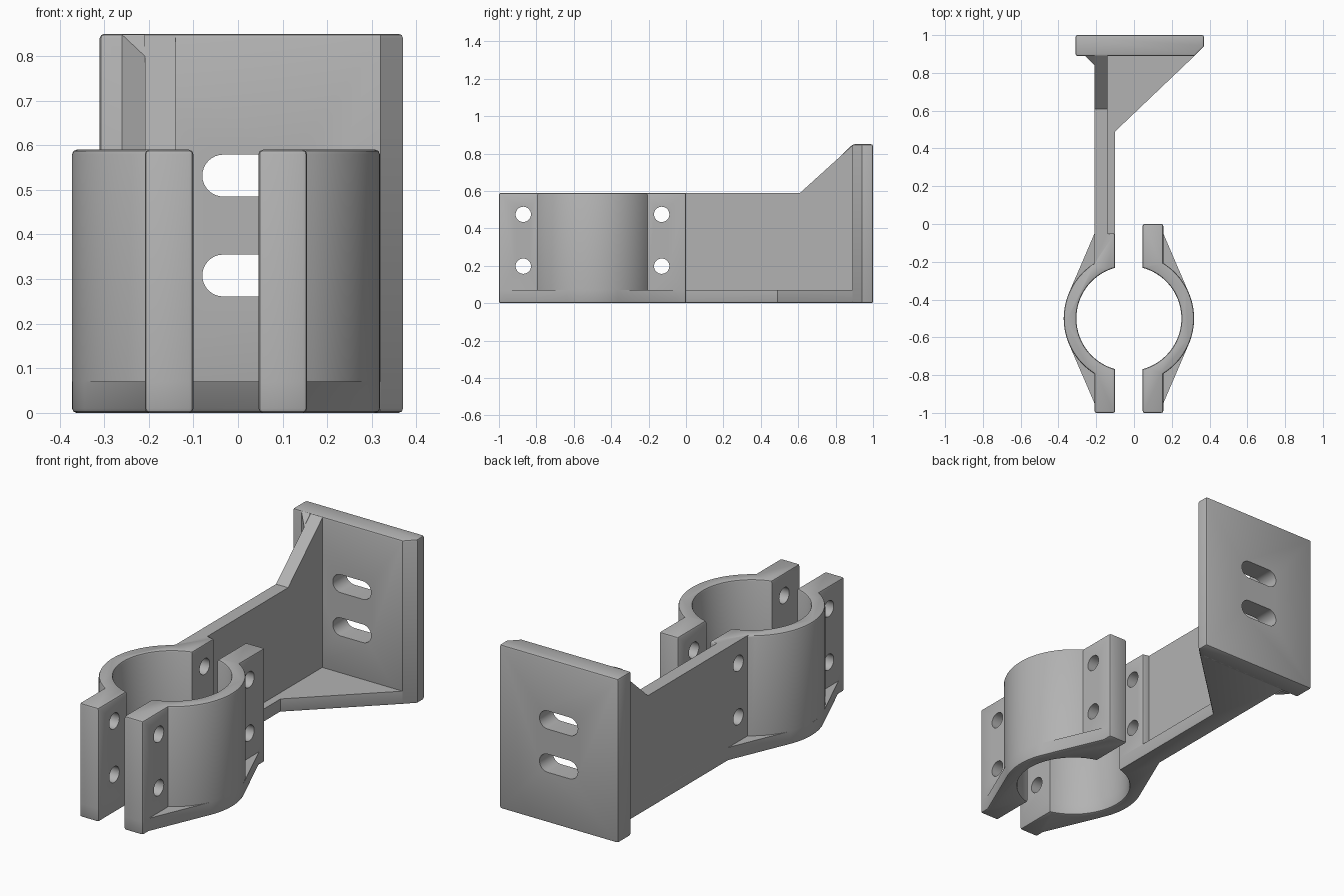
import bpy, bmesh
from math import sin, cos, atan2, acos, hypot, pi, radians

if "Cube" in bpy.data.objects:
    bpy.data.objects.remove(bpy.data.objects["Cube"], do_unlink=True)

grey = bpy.data.materials.new("plain grey")
grey.use_nodes = True
grey.diffuse_color = (0.45, 0.45, 0.45, 1)
grey.node_tree.nodes["Principled BSDF"].inputs["Base Color"].default_value = (0.45, 0.45, 0.45, 1)

# Main dimensions
CX, CY = -0.027, -0.5            # clamp centre
R_IN, R_OUT = 0.278, 0.345       # ring radii
GAP, LUG = 0.073, 0.182          # lug faces, measured from the centre
LUG_END, GUSSET = 0.5, 0.45
BASE_H, CLAMP_H, PLATE_H = 0.07, 0.59, 0.85
PLATE_Y = 0.89
ARM_IN, ARM_OUT = -0.14, CX - LUG


def prism(name, outline, lo, hi, axis="z", rule=None, width=0.01):
    """Extrude a 2D outline along an axis and round the edges the rule picks."""
    place = {"z": lambda a, b, h: (a, b, h),
             "x": lambda a, b, h: (h, a, b),
             "y": lambda a, b, h: (a, h, b)}[axis]
    bm = bmesh.new()
    bottom = [bm.verts.new(place(a, b, lo)) for a, b in outline]
    top = [bm.verts.new(place(a, b, hi)) for a, b in outline]
    bm.faces.new(bottom[::-1])
    bm.faces.new(top)
    for i in range(len(outline)):
        j = (i + 1) % len(outline)
        bm.faces.new((bottom[i], bottom[j], top[j], top[i]))
    bmesh.ops.recalc_face_normals(bm, faces=bm.faces)
    if rule:
        edges = [e for e in bm.edges if e.is_convex
                 and e.calc_face_angle() > radians(60) and rule(e)]
        bmesh.ops.bevel(bm, geom=edges, offset=width, segments=2, profile=0.5,
                        affect="EDGES", clamp_overlap=False)
    mesh = bpy.data.meshes.new(name)
    bm.to_mesh(mesh)
    bm.free()
    mesh.materials.append(grey)
    obj = bpy.data.objects.new(name, mesh)
    bpy.context.collection.objects.link(obj)
    return obj


def activate(obj):
    bpy.ops.object.select_all(action="DESELECT")
    obj.select_set(True)
    bpy.context.view_layer.objects.active = obj


def cut(obj, cutters):
    for c in cutters:
        mod = obj.modifiers.new("hole", "BOOLEAN")
        mod.operation, mod.solver, mod.object = "DIFFERENCE", "EXACT", c
        activate(obj)
        bpy.ops.object.modifier_apply(modifier=mod.name)
        bpy.data.objects.remove(c, do_unlink=True)


def arc(r, a0, a1, n=40):
    return [(r * cos(a0 + (a1 - a0) * i / n), r * sin(a0 + (a1 - a0) * i / n))
            for i in range(n + 1)]


def to_world(points, side):
    return [(CX + side * x, CY + y) for x, y in points]


def mid(e):
    return (e.verts[0].co + e.verts[1].co) / 2


def upright(e):
    return abs(e.verts[0].co.z - e.verts[1].co.z) > 0.02


def lug_corner(e):
    return upright(e) and abs(mid(e).y - CY) > 0.35 and mid(e).y < 0.01


def clamp_rule(e):
    m = mid(e)
    return lug_corner(e) or (not upright(e) and m.z > CLAMP_H - 0.001 and m.y < 0.01)


def base_rule(e):
    return lug_corner(e) or (not upright(e) and mid(e).z < 0.001)


# Clamp outlines: inner arc, back lug, outer arc, front lug
a_in = acos(GAP / R_IN)
a_out = acos(LUG / R_OUT)
a_tan = atan2(GUSSET, LUG) - acos(R_OUT / hypot(LUG, GUSSET))
inner = arc(R_IN, -a_in, a_in)
ring_outer = arc(R_OUT, a_out, -a_out)
gusset_outer = [(LUG, GUSSET)] + arc(R_OUT, a_tan, -a_tan) + [(LUG, -GUSSET)]
back_lug = [(GAP, LUG_END), (LUG, LUG_END)]
front_lug = [(LUG, -LUG_END), (GAP, -LUG_END)]

# Loose clamp half
loose = prism("loose_clamp_half", to_world(inner + back_lug + ring_outer + front_lug, 1),
              BASE_H, CLAMP_H, rule=clamp_rule)
prism("loose_clamp_base", to_world(inner + back_lug + gusset_outer + front_lug, 1),
      0, BASE_H, rule=base_rule)

# Fixed clamp half runs on into the arm
arm = [(CX - GAP, -0.05), (ARM_IN, -0.05), (ARM_IN, PLATE_Y + 0.03), (ARM_OUT, PLATE_Y + 0.03)]
fixed = prism("fixed_clamp_half_and_arm",
              to_world(inner, -1) + arm + to_world(ring_outer + front_lug, -1),
              BASE_H, CLAMP_H, rule=clamp_rule)

# Its base carries a ledge and a triangular brace
ledge = [(CX - GAP, 0.49), (0.32, PLATE_Y), (0.32, 0.92), (ARM_OUT, 0.92)]
prism("fixed_clamp_base_and_brace",
      to_world(inner, -1) + ledge + to_world(gusset_outer + front_lug, -1),
      0, BASE_H, rule=base_rule)

# Sloping web from the arm up to the plate
prism("arm_web", [(0.61, CLAMP_H), (0.61, 0.5), (0.92, 0.5), (0.92, PLATE_H - 0.002),
                  (0.895, PLATE_H - 0.002)], ARM_OUT, ARM_IN, axis="x")

# Small corner fillet behind the web
fillet = prism("web_fillet", [(-0.26, PLATE_Y), (ARM_OUT, 0.84), (ARM_OUT, PLATE_Y)],
               0, PLATE_H - 0.002)
for v in fillet.data.vertices:
    if v.co.y < 0.85 and v.co.z > CLAMP_H:
        v.co.z = 0.80

# Mounting plate with one chamfered side
plate = prism("mounting_plate", [(-0.31, PLATE_Y), (0.32, PLATE_Y), (0.37, 0.94),
                                 (0.37, 1), (-0.31, 1)], 0, PLATE_H,
              rule=lambda e: True)

# Bolt holes through the lugs
for half in (loose, fixed):
    cut(half, [prism("bolt_cutter", [(y + p, z + q) for p, q in arc(0.041, 0, 2 * pi, 32)[:-1]],
                     -0.5, 0.5, axis="x")
               for y in (-0.87, -0.13) for z in (0.198, 0.475)])

# Rounded slots through the plate
SLOT_R, SLOT_HALF = 0.047, 0.063
slot = ([(SLOT_HALF + x, y) for x, y in arc(SLOT_R, -pi / 2, pi / 2, 16)]
        + [(x - SLOT_HALF, y) for x, y in arc(SLOT_R, pi / 2, 3 * pi / 2, 16)])
cut(plate, [prism("slot_cutter", [(0.03 + x, z + y) for x, y in slot], 0.8, 1.1, axis="y")
            for z in (0.308, 0.532)])

# Smooth the round surfaces and keep the corners crisp
for obj in (o for o in bpy.context.scene.objects if o.type == "MESH"):
    activate(obj)
    bpy.ops.object.shade_smooth_by_angle(angle=radians(30))
